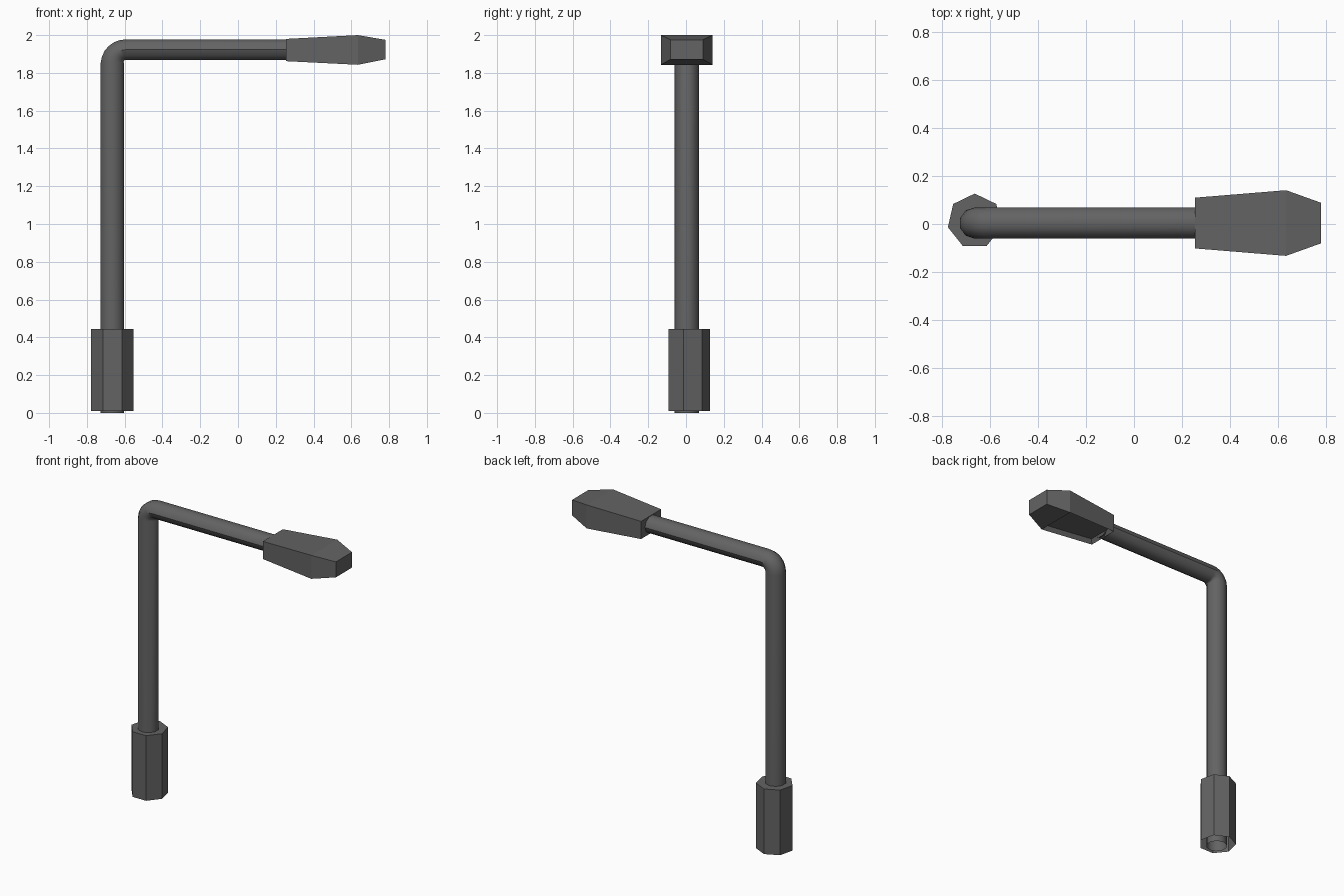
import bpy, bmesh
from math import sin, cos, pi, radians
from mathutils import Vector

cube = bpy.data.objects.get("Cube")
if cube:
    bpy.data.objects.remove(cube, do_unlink=True)

grey = bpy.data.materials.new("dark grey metal")
grey.use_nodes = True
colour = (0.125, 0.125, 0.125, 1)
grey.diffuse_color = colour
grey.node_tree.nodes["Principled BSDF"].inputs["Base Color"].default_value = colour


def finish(name, bm):
    """Turn a bmesh into a named, coloured object."""
    mesh = bpy.data.meshes.new(name)
    bm.to_mesh(mesh)
    bm.free()
    mesh.materials.append(grey)
    obj = bpy.data.objects.new(name, mesh)
    bpy.context.collection.objects.link(obj)
    return obj


def loft(bm, rings):
    """Skin consecutive rings of points and return the vertex rings."""
    loops = [[bm.verts.new(p) for p in ring] for ring in rings]
    for a, b in zip(loops, loops[1:]):
        for i in range(len(a)):
            j = (i + 1) % len(a)
            bm.faces.new((a[i], a[j], b[j], b[i]))
    return loops


POLE_X, MID_Y = -0.665, 0.004

# Bent pipe: upright, tight elbow and arm, open at the ends
BEND, RADIUS, SIDES, STEPS = 0.07, 0.065, 10, 6
elbow = Vector((POLE_X + BEND, MID_Y, 1.853))


def pipe_ring(centre, turn):
    outward = Vector((-cos(turn), 0, sin(turn)))
    depth = RADIUS - 0.008 * sin(turn)
    ring = []
    for i in range(SIDES):
        a = 2 * pi * i / SIDES
        ring.append(centre + outward * depth * sin(a) + Vector((0, RADIUS * cos(a), 0)))
    return ring


rings = [pipe_ring(Vector((POLE_X, MID_Y, 0)), 0)]
for s in range(STEPS + 1):
    t = pi / 2 * s / STEPS
    rings.append(pipe_ring(elbow + BEND * Vector((-cos(t), 0, sin(t))), t))
rings.append(pipe_ring(Vector((0.27, MID_Y, elbow.z + BEND)), pi / 2))
bm = bmesh.new()
loft(bm, rings)
bmesh.ops.recalc_face_normals(bm, faces=bm.faces)
pipe = finish("bent_pipe", bm)
bpy.ops.object.select_all(action='DESELECT')
pipe.select_set(True)
bpy.context.view_layer.objects.active = pipe
bpy.ops.object.shade_smooth_by_angle(angle=radians(40))

# Seven-sided base sleeve, closed on top and open below
bm = bmesh.new()
angles = [pi / 2 + 2 * pi * i / 7 for i in range(7)]
loops = loft(bm, [[(POLE_X + 0.115 * cos(a), 0.012 + 0.115 * sin(a), z) for a in angles]
                  for z in (0.01, 0.445)])
bm.faces.new(loops[1])
finish("base_sleeve", bm)

# Lamp head: three rectangular sections, with a recess underneath
sections = [(0.255, 0.106, 1.862, 1.98), (0.635, 0.137, 1.843, 2.0), (0.78, 0.085, 1.872, 1.975)]
bm = bmesh.new()
loops = loft(bm, [[(x, MID_Y - w, lo), (x, MID_Y + w, lo), (x, MID_Y + w, hi), (x, MID_Y - w, hi)]
                  for x, w, lo, hi in sections])
bm.faces.new(loops[0])
bm.faces.new(loops[-1])
bmesh.ops.recalc_face_normals(bm, faces=bm.faces)
underside = min(bm.faces, key=lambda f: f.calc_center_median().z)
bmesh.ops.inset_region(bm, faces=[underside], thickness=0.02)
bmesh.ops.translate(bm, verts=underside.verts, vec=(0, 0, 0.03))
finish("lamp_head", bm)
